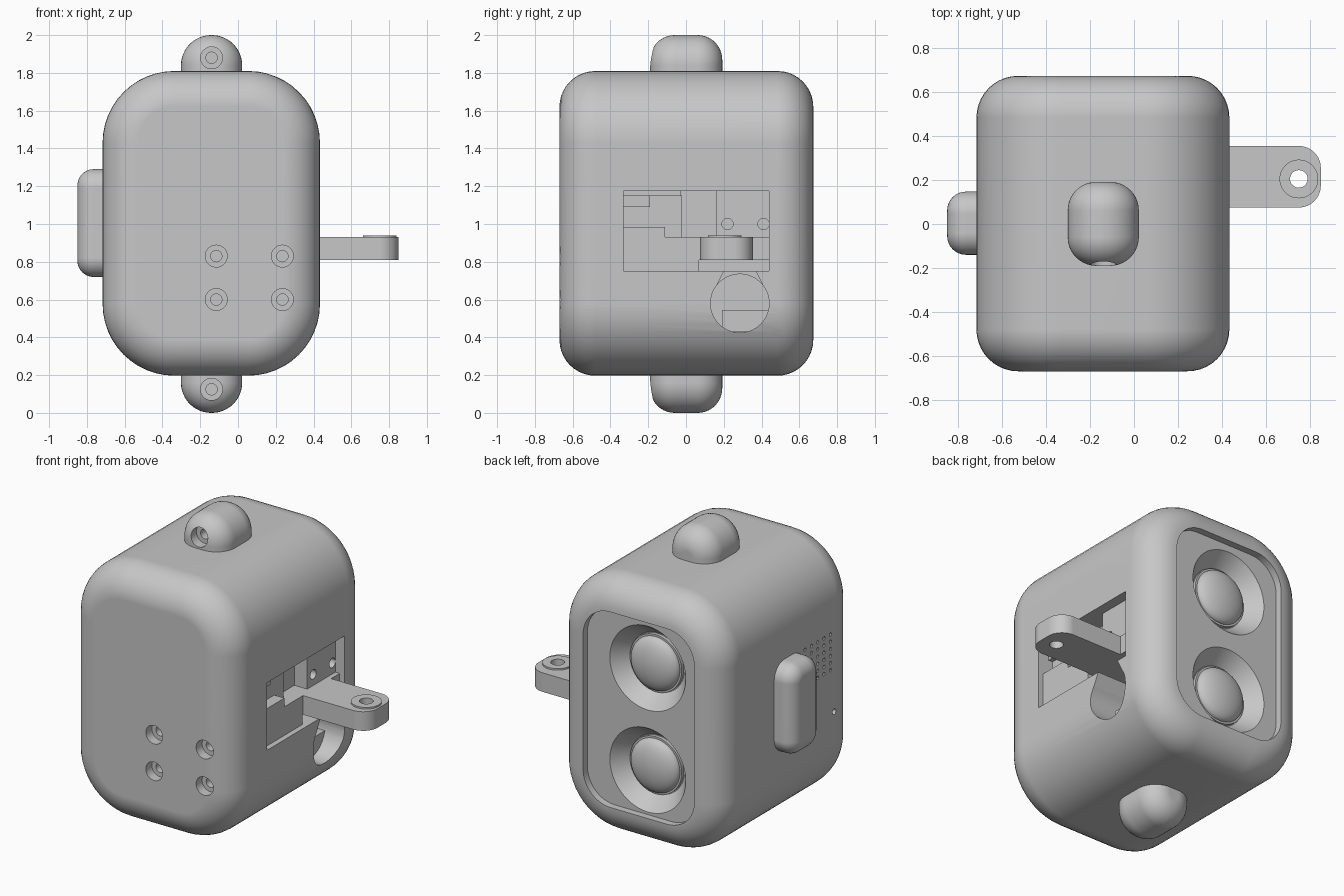
import bpy, bmesh, math
from mathutils import Matrix, Vector

if "Cube" in bpy.data.objects:
    bpy.data.objects.remove(bpy.data.objects["Cube"])

grey = bpy.data.materials.new("plain grey")
grey.use_nodes = True
grey.diffuse_color = (0.57, 0.57, 0.57, 1)
grey.node_tree.nodes["Principled BSDF"].inputs["Base Color"].default_value = (0.57, 0.57, 0.57, 1)
parts = []


def to_object(name, bm):
    bmesh.ops.recalc_face_normals(bm, faces=bm.faces)
    mesh = bpy.data.meshes.new(name)
    bm.to_mesh(mesh)
    bm.free()
    mesh.materials.append(grey)
    obj = bpy.data.objects.new(name, mesh)
    bpy.context.collection.objects.link(obj)
    parts.append(obj)
    return obj


def place(axis, u, v, w):
    """Point with plane coordinates u, v and height w along the axis."""
    return {"x": Vector((w, u, v)), "y": Vector((u, w, v)), "z": Vector((u, v, w))}[axis]


def round_rect(u0, u1, v0, v1, r, seg=12):
    pts = []
    corners = [(u1 - r, v1 - r), (u0 + r, v1 - r), (u0 + r, v0 + r), (u1 - r, v0 + r)]
    for k, (cu, cv) in enumerate(corners):
        for i in range(seg + 1):
            a = (k + i / seg) * math.pi / 2
            pts.append((cu + r * math.cos(a), cv + r * math.sin(a)))
    return pts


def circle(u, v, r, seg=32):
    return [(u + r * math.cos(2 * math.pi * i / seg), v + r * math.sin(2 * math.pi * i / seg))
            for i in range(seg)]


def add_loft(bm, axis, rings):
    """Skin (outline, height) rings of equal length and cap both ends."""
    loops = [[bm.verts.new(place(axis, u, v, w)) for u, v in pts] for pts, w in rings]
    for a, b in zip(loops, loops[1:]):
        for i in range(len(a)):
            j = (i + 1) % len(a)
            bm.faces.new((a[j], a[i], b[i], b[j]))
    bm.faces.new(loops[0])
    bm.faces.new(loops[-1][::-1])


def prism(name, axis, outlines, lo, hi, hi_outlines=None):
    bm = bmesh.new()
    for a, b in zip(outlines, hi_outlines or outlines):
        add_loft(bm, axis, [(a, lo), (b, hi)])
    bmesh.ops.remove_doubles(bm, verts=bm.verts, dist=0.0005)
    return to_object(name, bm)


def pillow(name, axis, u0, u1, v0, v1, r, lo, hi, rim, steps=10):
    """Rounded rectangle extruded along an axis with both rims rounded."""
    rings = []
    for i in range(steps + 1):
        a = i / steps * math.pi / 2
        d = rim * (1 - math.sin(a))
        outline = round_rect(u0 + d, u1 - d, v0 + d, v1 - d, r - d)
        rings.append((outline, rim * (1 - math.cos(a))))
    bm = bmesh.new()
    add_loft(bm, axis, [(p, lo + h) for p, h in rings] + [(p, hi - h) for p, h in rings[::-1]])
    bmesh.ops.remove_doubles(bm, verts=bm.verts, dist=0.0005)
    return to_object(name, bm)


def box(name, x, y, z):
    return prism(name, "z", [[(x[0], y[0]), (x[1], y[0]), (x[1], y[1]), (x[0], y[1])]], *z)


def cut(target, cutter):
    mod = target.modifiers.new("cut", 'BOOLEAN')
    mod.object, mod.operation, mod.solver = cutter, 'DIFFERENCE', 'EXACT'
    bpy.context.view_layer.objects.active = target
    bpy.ops.object.modifier_apply(modifier=mod.name)
    parts.remove(cutter)
    bpy.data.objects.remove(cutter)


MID_X, LENS_X = -0.14, -0.175
lens_z = (0.67, 1.312)

# Housing with fully rounded rims
body = pillow("housing", "y", -0.717, 0.434, 0.197, 1.81, 0.38, -0.67, 0.674, 0.19)

# Recessed back panel and two conical lens wells
cut(body, prism("cutter", "y", [round_rect(-0.53, 0.245, 0.39, 1.62, 0.19)], 0.63, 0.8))
cut(body, prism("cutter", "y", [circle(LENS_X, z, 0.185, 48) for z in lens_z], 0.53, 0.635,
                hi_outlines=[circle(LENS_X, z, 0.268, 48) for z in lens_z]))

# Lenses: seat ring and shallow dome
for side, z in zip(("lower", "upper"), lens_z):
    prism(side + "_lens_seat", "y", [circle(LENS_X, z, 0.18, 48)], 0.48, 0.55)
    bm = bmesh.new()
    bmesh.ops.create_uvsphere(bm, u_segments=48, v_segments=24, radius=0.168, matrix=
                              Matrix.Translation((LENS_X, 0.55, z)) @ Matrix.Diagonal((1, 0.4, 1, 1))
                              @ Matrix.Rotation(math.pi / 2, 4, 'X'))
    to_object(side + "_lens", bm)

# Counterbored screw holes on the front
screws = [(x, z) for x in (-0.115, 0.235) for z in (0.6, 0.83)]
cut(body, prism("cutter", "y", [circle(x, z, 0.058) for x, z in screws], -0.8, -0.61))
cut(body, prism("cutter", "y", [circle(x, z, 0.03, 20) for x, z in screws], -0.62, -0.5))

# Perforated grille and pin hole on the -x side
grille = [circle(-0.16 - 0.063 * i, 1.045 + 0.045 * j, 0.011, 10)
          for i in range(5) for j in range(6)]
cut(body, prism("cutter", "x", grille + [circle(-0.45, 0.77, 0.018, 16)], -0.8, -0.66))

# Window, round port and the slot joining them on the +x side
cut(body, prism("cutter", "x", [[(-0.33, 0.75), (0.44, 0.75), (0.44, 1.175), (-0.33, 1.175)]],
                0.10, 0.6))
cut(body, prism("cutter", "x", [circle(0.285, 0.58, 0.155, 40)], 0.12, 0.6))
cut(body, prism("cutter", "x", [[(0.15, 0.65), (0.42, 0.65), (0.36, 0.77), (0.21, 0.77)]],
                0.14, 0.6))

# Mechanism inside the window
box("drive_block_lower", (0.1, 0.4), (-0.33, -0.11), (0.75, 0.985))
box("drive_block_middle", (0.1, 0.4), (-0.12, 0.07), (0.75, 0.93))
box("drive_block_upper", (0.1, 0.33), (-0.33, -0.02), (0.93, 1.15))
box("drive_tab", (0.2, 0.36), (-0.33, -0.19), (1.09, 1.15))
box("drive_backing", (0.1, 0.28), (-0.03, 0.17), (0.92, 1.175))
plate = box("mount_plate", (0.2, 0.37), (0.16, 0.44), (0.92, 1.175))
cut(plate, prism("cutter", "x", [circle(y, 1.0, 0.03, 20) for y in (0.22, 0.41)], 0.25, 0.5))
box("port_block", (0.1, 0.3), (0.19, 0.44), (0.43, 0.545))

# Lever arm with its wider root and a pivot boss
box("lever_root", (0.15, 0.4), (0.065, 0.44), (0.81, 0.93))
arm = prism("lever_arm", "z", [round_rect(0.12, 0.85, 0.075, 0.355, 0.1)], 0.81, 0.93)
boss = prism("lever_boss", "z", [circle(0.75, 0.205, 0.088, 40)], 0.92, 0.94)
for piece in (arm, boss):
    cut(piece, prism("cutter", "z", [circle(0.75, 0.205, 0.04, 32)], 0.7, 1.1))

# Side button
pillow("side_button", "x", -0.14, 0.147, 0.72, 1.29, 0.1, -0.85, -0.55, 0.085)

# Rounded lugs above and below, each with a screw hole facing the front
for name, z0, z1, hole in (("top_lug", 1.5, 2.0, 1.88), ("bottom_lug", 0.0, 0.5, 0.125)):
    lug = pillow(name, "y", -0.302, 0.022, z0, z1, 0.16, -0.19, 0.192, 0.13)
    cut(lug, prism("cutter", "y", [circle(MID_X, hole, 0.058)], -0.4, -0.13))
    cut(lug, prism("cutter", "y", [circle(MID_X, hole, 0.03, 20)], -0.14, -0.05))

# Smooth shading with crisp edges
for obj in parts:
    bpy.ops.object.select_all(action='DESELECT')
    obj.select_set(True)
    bpy.context.view_layer.objects.active = obj
    bpy.ops.object.shade_smooth_by_angle(angle=math.radians(30))
    obj.modifiers.new("even_normals", 'WEIGHTED_NORMAL').keep_sharp = True
